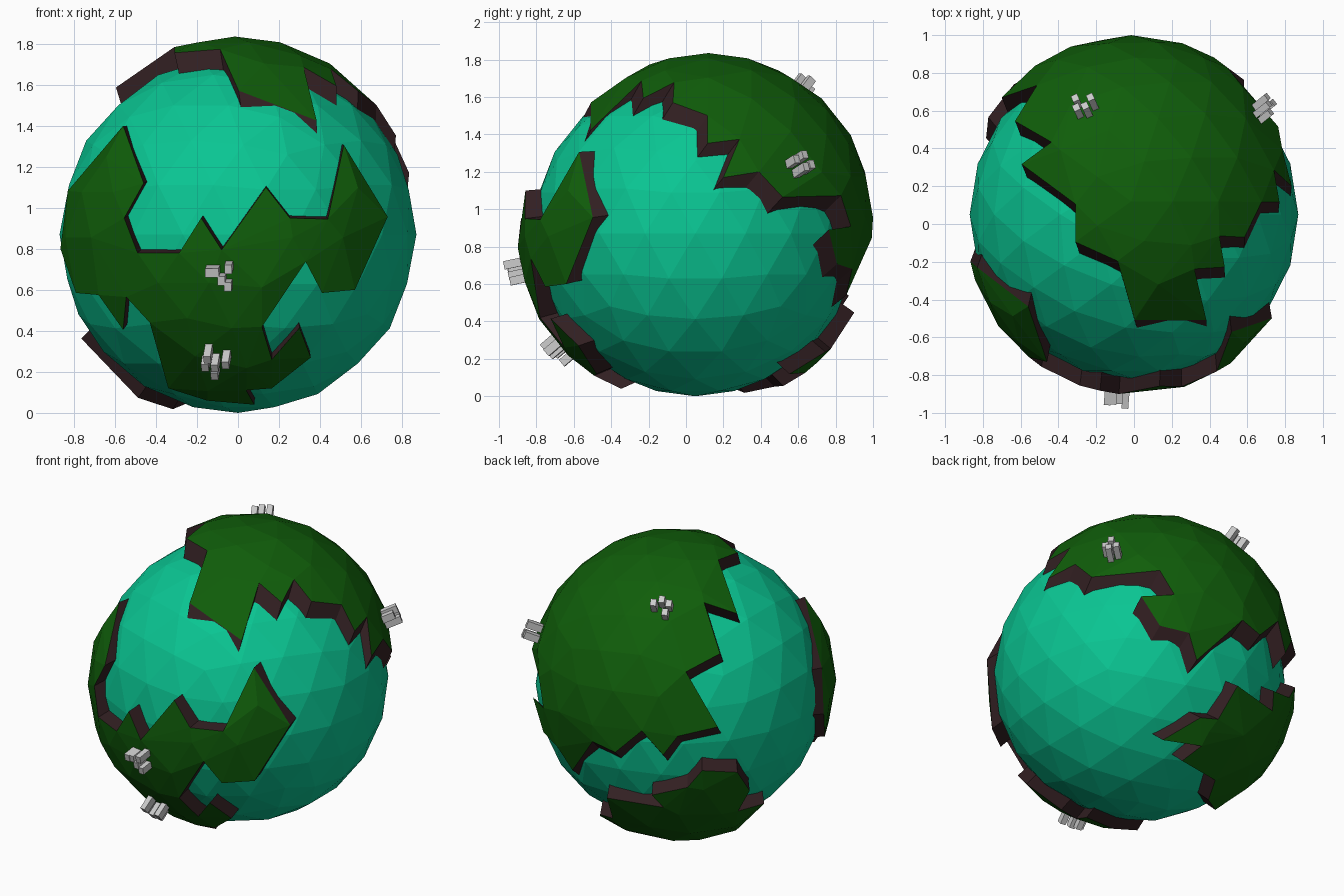
import bpy, bmesh, random
from math import sin, cos, radians, sqrt, atan2, hypot
from mathutils import Vector, Matrix
from mathutils.geometry import delaunay_2d_cdt, intersect_point_line

if "Cube" in bpy.data.objects:
    bpy.data.objects.remove(bpy.data.objects["Cube"])

random.seed(4)
CENTRE = Vector((0, 0.05, 0.87))
SEA, LAND, FOOT = 0.87, 0.88, 0.855


def material(name, rgb):
    m = bpy.data.materials.new(name)
    m.diffuse_color = (*rgb, 1)
    m.use_nodes = True
    m.node_tree.nodes["Principled BSDF"].inputs["Base Color"].default_value = m.diffuse_color
    return m


water = material("water", (0.003, 0.56, 0.29))
grass = material("grass", (0.005, 0.11, 0.003))
soil = material("soil", (0.032, 0.014, 0.016))


def finish(bm, name, mats=()):
    me = bpy.data.meshes.new(name)
    bm.to_mesh(me)
    bm.free()
    for m in mats:
        me.materials.append(m)
    ob = bpy.data.objects.new(name, me)
    ob.location = CENTRE
    bpy.context.collection.objects.link(ob)
    return ob


# Coastline points are drawn on the globe along a sight line:
# (azimuth, elevation, origin u, origin v, units per step u, v)
FRONT = (0, 0, 0, 0.87, 1, 1)
RIGHT = (90, 0, 0.05, 0.87, 1, 1)
TOP = (0, 90, 0, 0.05, 1, 1)
BACK_LEFT = (213, 22, 685, 685, 1 / 172, -1 / 172)
BACK_RIGHT = (140, -25, 1144, 672, 1 / 172, -1 / 172)


def trace(view, pts, lift):
    a, e = radians(view[0]), radians(view[1])
    right = Vector((cos(a), sin(a), 0))
    up = Vector((-sin(a) * sin(e), cos(a) * sin(e), cos(e)))
    out = right.cross(up)
    res = []
    for u, v in pts:
        u = (u - view[2]) * view[4] - right.dot(lift)
        v = (v - view[3]) * view[5] - up.dot(lift)
        d = sqrt(max(0, LAND ** 2 - u * u - v * v))
        res.append((right * u + up * v + out * d).normalized())
    return res


# Ocean globe
bm = bmesh.new()
bmesh.ops.create_icosphere(bm, subdivisions=3, radius=SEA)
globe_dirs = [v.co.normalized() for v in bm.verts]
finish(bm, "ocean", [water])


def continent(name, axis, lift, coast_parts):
    """Plate cut from the globe by a coast outline and pushed out along lift."""
    lift = Vector(lift)
    coast = [d for view, pts in coast_parts for d in trace(view, pts, lift)]
    n = Vector(axis).normalized()
    e1 = n.orthogonal().normalized()
    e2 = n.cross(e1)

    def flat(d):
        x, y = d.dot(e1), d.dot(e2)
        r = hypot(x, y)
        return Vector((x, y)) * (atan2(r, d.dot(n)) / max(r, 1e-9))

    def wrap(p):
        t = p.length
        if t < 1e-9:
            return n.copy()
        return n * cos(t) + (e1 * p.x + e2 * p.y) * (sin(t) / t)

    outline = [flat(d) for d in coast]
    k = len(outline)
    segs = [(i, (i + 1) % k) for i in range(k)]

    def clear(p):
        for i, j in segs:
            q, t = intersect_point_line(p, outline[i], outline[j])
            t = min(1, max(0, t))
            if (outline[i].lerp(outline[j], t) - p).length < 0.09:
                return False
        return True

    inner = [p for p in map(flat, globe_dirs) if p.length < 2.6 and clear(p)]
    verts, _, faces, *_ = delaunay_2d_cdt(outline + inner, segs, [], 1, 1e-5)
    bm = bmesh.new()
    bv = [bm.verts.new(wrap(Vector(p)) * LAND) for p in verts]
    for f in faces:
        bm.faces.new([bv[i] for i in f])
    bmesh.ops.delete(bm, geom=[v for v in bm.verts if not v.link_faces], context='VERTS')
    top = list(bm.verts)
    # Cliffs down to the water
    rim = [e for e in bm.edges if e.is_boundary]
    for g in bmesh.ops.extrude_edge_only(bm, edges=rim)["geom"]:
        if isinstance(g, bmesh.types.BMVert):
            g.co *= FOOT / LAND
        elif isinstance(g, bmesh.types.BMFace):
            g.material_index = 1
    for v in top:
        v.co += lift
    bmesh.ops.recalc_face_normals(bm, faces=bm.faces)
    big = max((f for f in bm.faces if f.material_index == 0), key=lambda f: f.calc_area())
    if big.normal.dot(big.calc_center_median()) < 0:
        bmesh.ops.reverse_faces(bm, faces=bm.faces)
    finish(bm, name, [grass, soil])


# Front continent
continent("front_continent", (-0.1, -0.9, -0.15), (-.005, -.075, -.015), [
    (FRONT, [
        (-.56, 1.40), (-.46, 1.12), (-.555, .95), (-.49, .78), (-.287, .78), (-.18, .95),
        (-.08, .795), (.136, 1.10), (.253, .95), (.438, .945), (.516, 1.307), (.73, .956),
        (.57, .60), (.41, .585), (.33, .737), (.117, .42), (.165, .26), (.30, .415),
        (.355, .27), (.165, .12), (.04, .11), (.08, .04), (-.15, .06), (-.34, .12),
        (-.43, .44), (-.545, .565), (-.56, .405), (-.68, .575), (-.79, .585), (-.866, .80)]),
    (TOP, [(-.83, -.23)])])

# Northern continent, wrapping over the top and down the back
continent("north_continent", (0.05, 0.75, 0.6), (-.015, .07, .085), [
    (TOP, [
        (-.63, .545), (-.437, .434), (-.595, .317), (-.31, .106), (-.31, -.095),
        (-.087, -.196), (.003, -.508), (.383, -.508), (.32, -.238), (.48, -.228),
        (.452, -.063), (.585, -.07), (.675, .116), (.77, .116)]),
    (RIGHT, [(.286, 1.374), (.2, 1.17), (.39, 1.2)]),
    (BACK_RIGHT, [(1095, 580), (1165, 574), (1180, 600), (1146, 602), (1165, 633),
                  (1195, 640), (1203, 668), (1250, 624), (1268, 638)]),
    (BACK_LEFT, [(650, 727), (672, 752), (687, 732), (728, 722), (695, 665)])])

# Southern continent, low at the back
continent("south_continent", (-0.3, 0.5, -0.7), (-.035, .055, -.045), [
    (BACK_RIGHT, [(1168, 750), (1207, 727), (1225, 728), (1245, 693)]),
    (BACK_LEFT, [(672, 808), (660, 795), (697, 786), (712, 768), (748, 770),
                 (760, 790), (748, 812), (774, 805)]),
    (BACK_RIGHT, [(1222, 812), (1215, 805), (1222, 787), (1188, 770), (1208, 755)])])


# Town clusters: small blocks standing on the land
def town(name, direction, base, spots):
    n = Vector(direction).normalized()
    side = Vector((0, 0, 1)).cross(n).normalized()
    up = n.cross(side)
    rot = Matrix((side, up, n)).transposed().to_4x4()
    bm = bmesh.new()
    for u, v in spots:
        h = random.uniform(0.10, 0.14)
        m = (Matrix.Translation(n * (base + h / 2) + side * u + up * v) @ rot
             @ Matrix.Diagonal((0.036, 0.045, h, 1)))
        bmesh.ops.create_cube(bm, size=1, matrix=m)
    finish(bm, name)


town("front_town", (-.075, -.92, -.2), 0.92, [(-.06, .03), (-.03, .03), (.035, .05), (0, -.01), (.03, -.04)])
town("lower_town", (-.11, -.745, -.64), 0.89, [(-.05, 0), (-.03, .07), (0, .01), (.055, .03), (-.01, -.06)])
town("top_town", (-.28, .62, .82), 0.94, [(-.045, .02), (0, .05), (.03, -.03), (.045, .03)])
town("right_town", (.71, .57, .38), 0.88, [(-.03, .02), (.01, .035), (0, -.035), (.045, -.02)])
